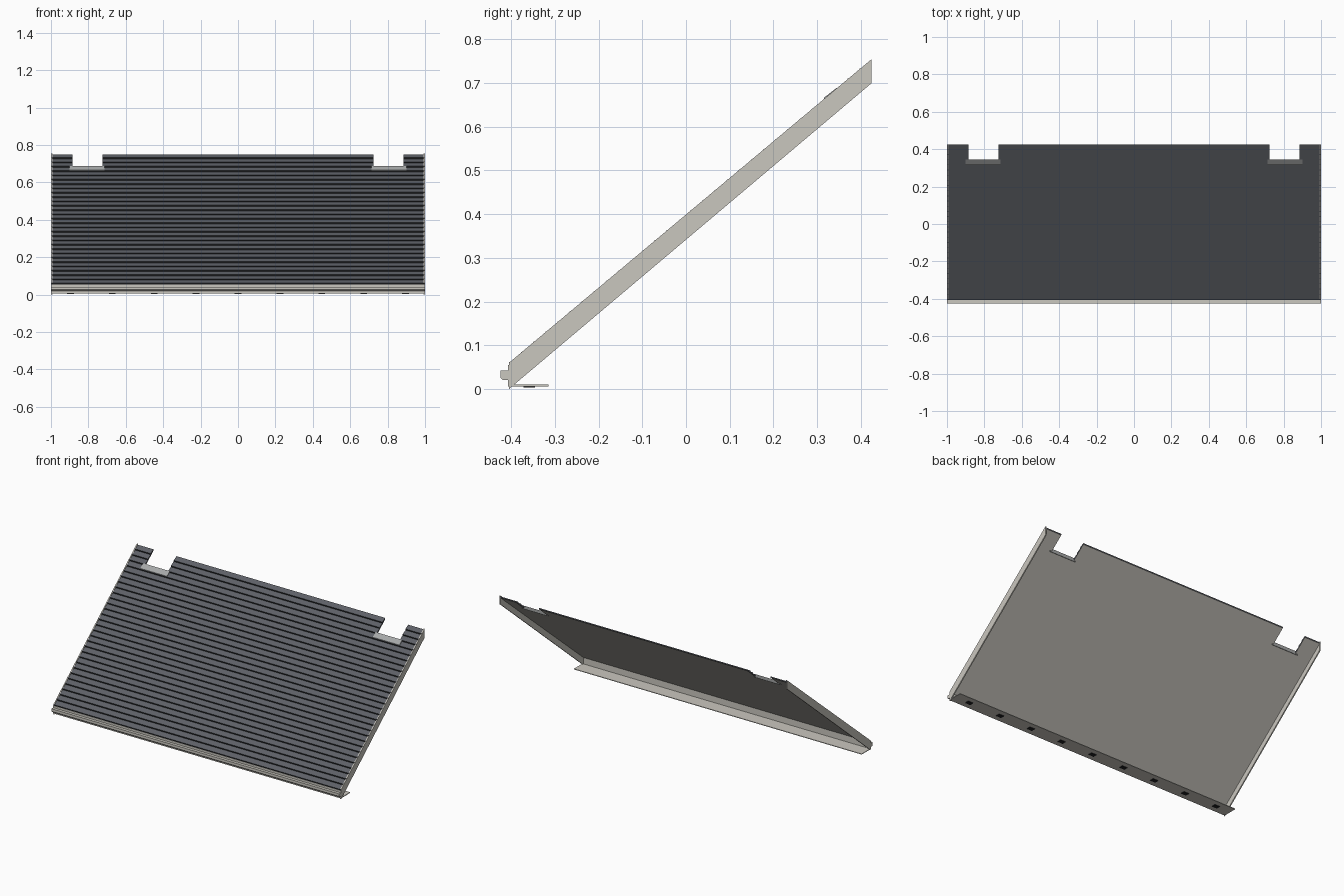
import bpy, bmesh

if "Cube" in bpy.data.objects:
    bpy.data.objects.remove(bpy.data.objects["Cube"])

def material(name, rgb):
    m = bpy.data.materials.new(name)
    m.diffuse_color = (*rgb, 1)
    m.use_nodes = True
    m.node_tree.nodes["Principled BSDF"].inputs["Base Color"].default_value = m.diffuse_color
    return m

TRIM = material("warm white trim", (0.59, 0.57, 0.52))
ROOF = material("slate grey roof", (0.110, 0.118, 0.135))
SEAM = material("dark seam", (0.014, 0.015, 0.017))
FLASH = material("light grey flashing", (0.38, 0.39, 0.39))

Y0, Y1, ROWS = -0.405, 0.425, 30
STEP = (Y1 - Y0) / ROWS
SLOPE = 0.695 / 0.83
NOTCH_ROW = 27                       # courses above this row are notched
NOTCH_IN, NOTCH_OUT = 0.725, 0.885

def top(y):
    return 0.06 + SLOPE * (y - Y0)

def prism(name, profile, x0, x1, mats, rule=None):
    """Extrude a closed (y, z) profile along x."""
    bm = bmesh.new()
    a = [bm.verts.new((x0, y, z)) for y, z in profile]
    b = [bm.verts.new((x1, y, z)) for y, z in profile]
    n = len(profile)
    bm.faces.new(a)
    bm.faces.new(b[::-1])
    for i in range(n):
        j = (i + 1) % n
        bm.faces.new((a[i], b[i], b[j], a[j]))
    bmesh.ops.recalc_face_normals(bm, faces=bm.faces)
    bm.normal_update()
    if rule:
        for f in bm.faces:
            f.material_index = rule(f.normal)
    bmesh.ops.triangulate(bm, faces=[f for f in bm.faces if len(f.verts) > 4])
    me = bpy.data.meshes.new(name)
    bm.to_mesh(me)
    bm.free()
    for m in mats:
        me.materials.append(m)
    ob = bpy.data.objects.new(name, me)
    bpy.context.collection.objects.link(ob)
    return ob

def box(y0, y1, z0, z1):
    return [(y0, z0), (y1, z0), (y1, z1), (y0, z1)]

# Roof sheet: lapped courses on top, flat lining below
def courses(r0, r1):
    pts = []
    for r in range(r0, r1):
        y = Y0 + r * STEP
        pts += [(y, top(y) + 0.001), (y + STEP, top(y + STEP) - 0.006)]
    ya, yb = Y0 + r0 * STEP, Y0 + r1 * STEP
    return pts + [(yb, top(yb) - 0.014), (ya, top(ya) - 0.014)]

def roof_rule(n):
    if n.z < -0.3:
        return 2                     # lining
    return 1 if n.y < -0.95 else 0   # lap edge / course

roof_mats = [ROOF, SEAM, TRIM]
prism("roof_sheet", courses(0, NOTCH_ROW), -0.998, 0.998, roof_mats, roof_rule)
for name, xa, xb in (("roof_tab_left", -0.998, -NOTCH_OUT),
                     ("roof_tab_middle", -NOTCH_IN, NOTCH_IN),
                     ("roof_tab_right", NOTCH_OUT, 0.998)):
    prism(name, courses(NOTCH_ROW, ROWS), xa, xb, roof_mats, roof_rule)

# Sloped side boards
side = [(Y0, 0), (Y0, 0.06), (Y1, top(Y1)), (Y1, top(Y1) - 0.055)]
for name, s in (("side_board_left", -1), ("side_board_right", 1)):
    prism(name, side, *sorted((s * 1.0, s * 0.993)), [TRIM])

# Flashing plates below the two notches
yn = Y0 + NOTCH_ROW * STEP
flash = [(yn - 0.026, top(yn - 0.026) - 0.004), (yn - 0.026, top(yn - 0.026) + 0.003),
         (yn + 0.002, top(yn) + 0.003), (yn + 0.002, top(yn) - 0.018),
         (yn - 0.001, top(yn) - 0.018), (yn - 0.001, top(yn) - 0.004)]
for name, s in (("notch_flashing_left", -1), ("notch_flashing_right", 1)):
    prism(name, flash, *sorted((s * 0.715, s * 0.9)), [FLASH])

# Front board, gutter and soffit along the eave
prism("front_board", box(-0.407, -0.400, 0.006, 0.055), -1, 1, [TRIM])
prism("gutter", [(-0.405, 0.020), (-0.419, 0.020), (-0.425, 0.026),
                 (-0.425, 0.042), (-0.405, 0.042)], -1, 1, [TRIM])
prism("soffit", box(-0.403, -0.315, 0.006, 0.010), -1, 1, [TRIM])

# Row of dark soffit vents
for i in range(9):
    x = (i - 4) * 0.224
    prism("soffit_vent", box(-0.372, -0.346, 0.003, 0.007), x - 0.018, x + 0.018, [SEAM])
